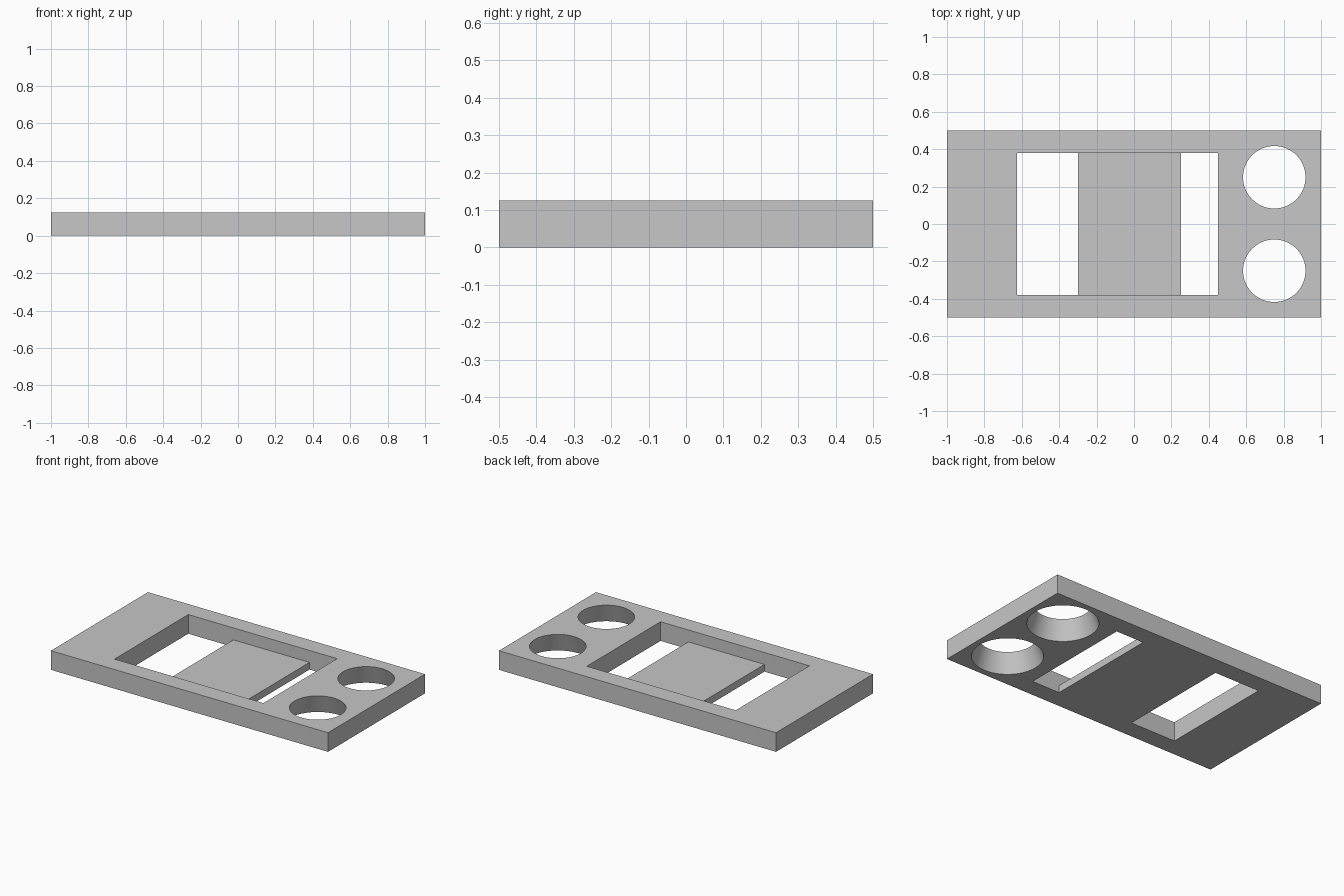
import bpy
import bmesh

if "Cube" in bpy.data.objects:
    bpy.data.objects.remove(bpy.data.objects["Cube"], do_unlink=True)

HEIGHT = 0.125
TAB_TOP = 0.047
HOLE_TOP, HOLE_BOTTOM = 0.167, 0.21

grey = bpy.data.materials.new("light grey")
grey.use_nodes = True
colour = (0.57, 0.57, 0.57, 1)
grey.diffuse_color = colour
grey.node_tree.nodes["Principled BSDF"].inputs["Base Color"].default_value = colour


def extrude_profile(name, points, half_depth):
    """Solid made from an x-z outline, extruded along y about the centre."""
    bm = bmesh.new()
    face = bm.faces.new([bm.verts.new((x, -half_depth, z)) for x, z in points])
    grown = bmesh.ops.extrude_face_region(bm, geom=[face])["geom"]
    verts = [g for g in grown if isinstance(g, bmesh.types.BMVert)]
    bmesh.ops.translate(bm, verts=verts, vec=(0, 2 * half_depth, 0))
    bmesh.ops.recalc_face_normals(bm, faces=bm.faces)
    mesh = bpy.data.meshes.new(name)
    bm.to_mesh(mesh)
    bm.free()
    mesh.materials.append(grey)
    obj = bpy.data.objects.new(name, mesh)
    bpy.context.collection.objects.link(obj)
    return obj


def cut(target, cutter):
    """Subtract the cutter from the target and discard it."""
    cutter.hide_render = True
    mod = target.modifiers.new("cut", "BOOLEAN")
    mod.operation = "DIFFERENCE"
    mod.solver = "EXACT"
    mod.object = cutter
    bpy.ops.object.select_all(action="DESELECT")
    target.select_set(True)
    bpy.context.view_layer.objects.active = target
    bpy.ops.object.modifier_apply(modifier=mod.name)
    bpy.data.objects.remove(cutter, do_unlink=True)


# Flat rectangular plate
plate = extrude_profile("plate", [(-1, 0), (1, 0), (1, HEIGHT), (-1, HEIGHT)], 0.5)

# Window with a thin bridging tab left at the bottom
low, high = -0.1, 0.2
window = [(-0.625, low), (-0.3, low), (-0.3, TAB_TOP), (0.25, TAB_TOP),
          (0.25, low), (0.45, low), (0.45, high), (-0.625, high)]
cut(plate, extrude_profile("window_cutter", window, 0.38))

# Two round holes that flare towards the underside
flare = (HOLE_BOTTOM - HOLE_TOP) / 2
for side in (-1, 1):
    bpy.ops.mesh.primitive_cone_add(
        vertices=64, radius1=HOLE_BOTTOM + flare, radius2=HOLE_TOP - flare,
        depth=2 * HEIGHT, location=(0.75, side * 0.25, HEIGHT / 2))
    cone = bpy.context.object
    cone.name = "hole_cutter"
    cone.data.materials.append(grey)
    cut(plate, cone)

# Smooth hole walls, crisp edges elsewhere
bpy.ops.object.shade_smooth_by_angle()
